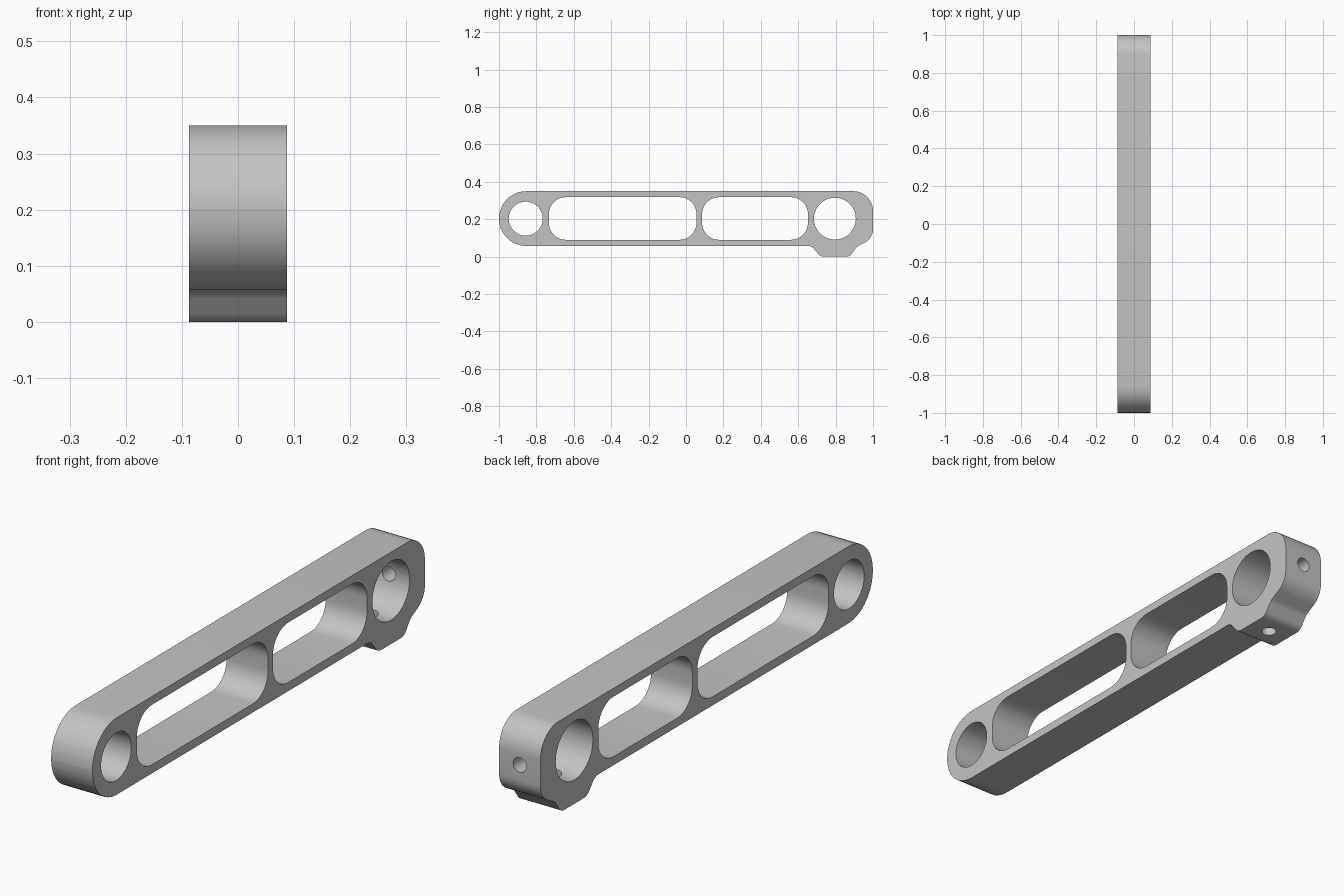
import bpy
import bmesh
import math
from mathutils import Vector

cube = bpy.data.objects.get("Cube")
if cube:
    bpy.data.objects.remove(cube, do_unlink=True)

HALF_WIDTH = 0.087
MID_Z = 0.203

metal = bpy.data.materials.new("plain_grey")
metal.use_nodes = True
GREY = (0.55, 0.55, 0.55, 1)
metal.diffuse_color = GREY
metal.node_tree.nodes["Principled BSDF"].inputs["Base Color"].default_value = GREY


def fillet(corners):
    """Round each (y, z, radius) corner of a polygon with an arc."""
    points = []
    for i, (y, z, r) in enumerate(corners):
        c = Vector((y, z))
        a = (Vector(corners[i - 1][:2]) - c).normalized()
        b = (Vector(corners[(i + 1) % len(corners)][:2]) - c).normalized()
        half = a.angle(b) / 2
        centre = c + (a + b).normalized() * (r / math.sin(half))
        start = c + a * (r / math.tan(half)) - centre
        end = c + b * (r / math.tan(half)) - centre
        sweep = math.atan2(start.x * end.y - start.y * end.x, start.dot(end))
        steps = max(4, round(abs(sweep) / math.radians(10)))
        for k in range(steps + 1):
            t = sweep * k / steps
            points.append(centre + Vector((
                start.x * math.cos(t) - start.y * math.sin(t),
                start.x * math.sin(t) + start.y * math.cos(t))))
    return points


def rounded_box(y0, y1, z0, z1, r):
    return fillet([(y0, z0, r), (y1, z0, r), (y1, z1, r), (y0, z1, r)])


def circle(y, z, r, n=36):
    return [Vector((y + r * math.cos(math.tau * k / n),
                    z + r * math.sin(math.tau * k / n))) for k in range(n)]


def extrude(name, outline, half):
    """Extrude a side outline across the width."""
    bm = bmesh.new()
    face = bm.faces.new([bm.verts.new((-half, p.x, p.y)) for p in outline])
    new = bmesh.ops.extrude_face_region(bm, geom=[face])["geom"]
    verts = [v for v in new if isinstance(v, bmesh.types.BMVert)]
    bmesh.ops.translate(bm, vec=(2 * half, 0, 0), verts=verts)
    bmesh.ops.remove_doubles(bm, verts=bm.verts, dist=0.0005)
    bmesh.ops.recalc_face_normals(bm, faces=bm.faces)
    mesh = bpy.data.meshes.new(name)
    bm.to_mesh(mesh)
    bm.free()
    mesh.materials.append(metal)
    obj = bpy.data.objects.new(name, mesh)
    bpy.context.collection.objects.link(obj)
    return obj


def screw_cutter(name, location, rotation):
    bpy.ops.mesh.primitive_cylinder_add(vertices=24, radius=0.028, depth=0.3,
                                        location=location, rotation=rotation)
    obj = bpy.context.object
    obj.name = name
    obj.data.materials.append(metal)
    return obj


# Link arm with a rounded front end and a clamp boss under the back end
arm = extrude("link_arm", fillet([
    (-1, 0.35, 0.146), (-1, 0.057, 0.146),
    (0.672, 0.057, 0.04), (0.718, 0, 0.04),
    (0.876, 0, 0.04), (0.913, 0.053, 0.05),
    (1, 0.098, 0.08), (1, 0.35, 0.105)]), HALF_WIDTH)

# Bores, lightening slots and set screw holes
cutters = [
    extrude("front_bore", circle(-0.857, MID_Z, 0.091), 0.2),
    extrude("back_bore", circle(0.796, MID_Z, 0.112), 0.2),
    extrude("long_slot", rounded_box(-0.733, 0.056, 0.09, 0.318, 0.09), 0.2),
    extrude("short_slot", rounded_box(0.086, 0.652, 0.09, 0.318, 0.09), 0.2),
    screw_cutter("back_screw_hole", (0, 0.98, MID_Z), (math.pi / 2, 0, 0)),
    screw_cutter("bottom_screw_hole", (0, 0.796, 0.02), (0, 0, 0)),
]

bpy.ops.object.select_all(action="DESELECT")
bpy.context.view_layer.objects.active = arm
arm.select_set(True)
for cutter in cutters:
    cut = arm.modifiers.new(cutter.name, "BOOLEAN")
    cut.operation = "DIFFERENCE"
    cut.solver = "EXACT"
    cut.object = cutter
    bpy.ops.object.modifier_apply(modifier=cut.name)
for cutter in cutters:
    bpy.data.objects.remove(cutter, do_unlink=True)

bpy.ops.object.shade_smooth_by_angle(angle=math.radians(30))
